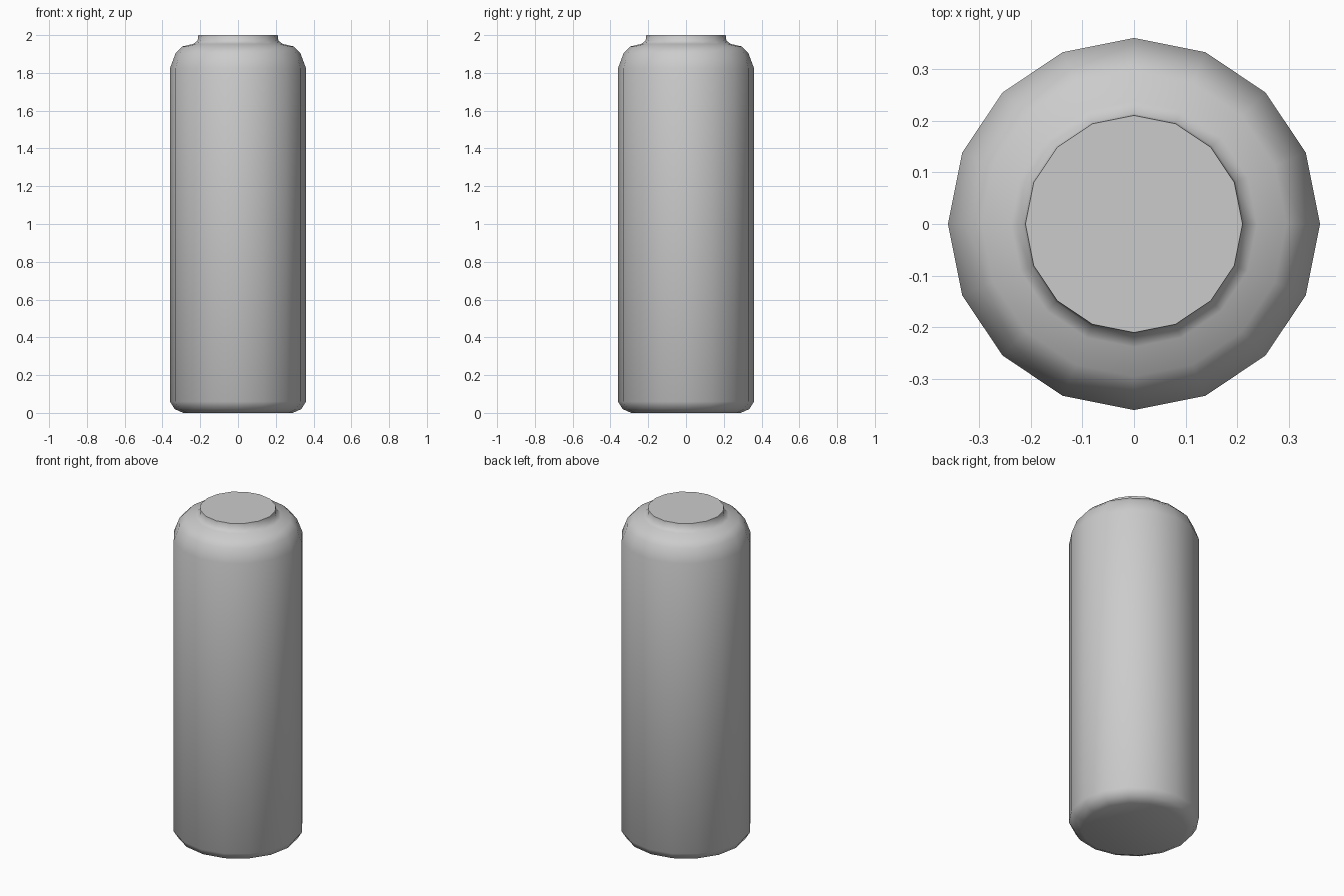
import bpy, bmesh
from math import cos, sin, pi, radians

if "Cube" in bpy.data.objects:
    bpy.data.objects.remove(bpy.data.objects["Cube"])

SIDES = 16

# lathe profile (radius, z) from the base edge up to the neck rim
profile = [(0.29, 0.0), (0.335, 0.02), (0.36, 0.06), (0.36, 1.825),
           (0.33, 1.905), (0.295, 1.94), (0.238, 1.953), (0.214, 1.97),
           (0.21, 2.0)]

# can body: rings joined by quads, closed by a flat base and lid
bm = bmesh.new()
rings = [[bm.verts.new((r * cos(2 * pi * i / SIDES), r * sin(2 * pi * i / SIDES), z))
          for i in range(SIDES)] for r, z in profile]
for a, b in zip(rings, rings[1:]):
    for i in range(SIDES):
        j = (i + 1) % SIDES
        bm.faces.new((a[i], a[j], b[j], b[i]))
bm.faces.new(rings[0][::-1])
bm.faces.new(rings[-1])

mesh = bpy.data.meshes.new("canister")
bm.to_mesh(mesh)
bm.free()
canister = bpy.data.objects.new("canister", mesh)
bpy.context.collection.objects.link(canister)

# smooth wall and shoulder, crisp lid edge
bpy.context.view_layer.objects.active = canister
canister.select_set(True)
bpy.ops.object.shade_smooth_by_angle(angle=radians(60))
